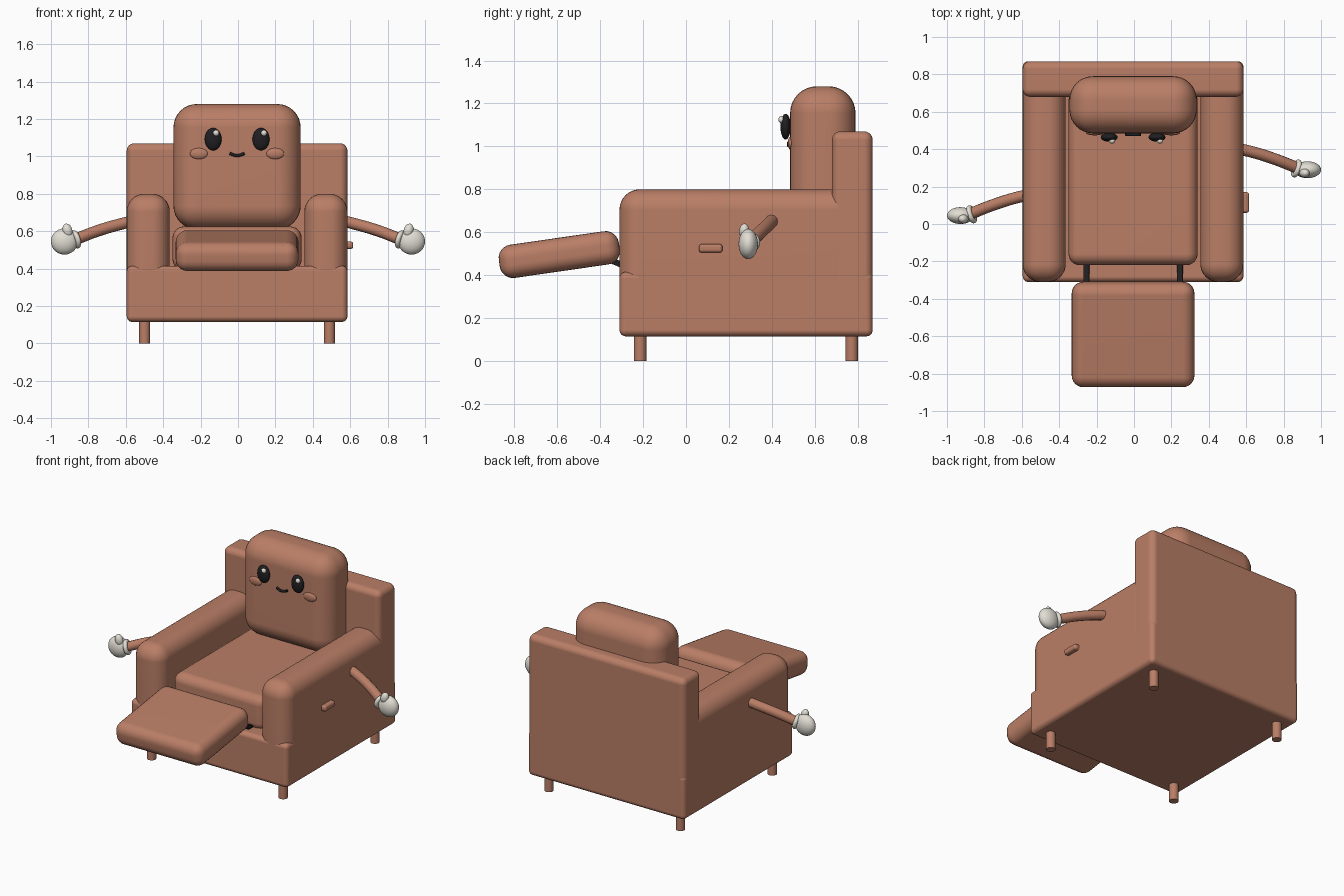
import bpy, bmesh, math
from mathutils import Vector, Matrix

if "Cube" in bpy.data.objects:
    bpy.data.objects.remove(bpy.data.objects["Cube"])

CX = -0.005  # centre line of the chair body


def material(name, rgb):
    m = bpy.data.materials.new(name)
    m.diffuse_color = (*rgb, 1)
    m.use_nodes = True
    m.node_tree.nodes["Principled BSDF"].inputs["Base Color"].default_value = m.diffuse_color
    return m


BROWN = material("brown upholstery", (0.49, 0.209, 0.133))
BLACK = material("black", (0.014, 0.014, 0.016))
WHITE = material("glove white", (0.76, 0.73, 0.66))


def finish(name, bm, mat, smooth=True):
    me = bpy.data.meshes.new(name)
    bm.to_mesh(me)
    bm.free()
    me.materials.append(mat)
    for p in me.polygons:
        p.use_smooth = smooth
    ob = bpy.data.objects.new(name, me)
    bpy.context.collection.objects.link(ob)
    return ob


def box(name, lo, hi, radius, mat=BROWN, tilt=0.0, segments=6):
    """Rounded box between two corners, optionally tilted about x."""
    lo, hi = Vector(lo), Vector(hi)
    bm = bmesh.new()
    bmesh.ops.create_cube(bm, size=1, matrix=Matrix.Diagonal((*(hi - lo), 1)))
    bmesh.ops.bevel(bm, geom=bm.edges[:], offset=radius, segments=segments,
                    profile=0.5, affect='EDGES', clamp_overlap=True)
    bm.transform(Matrix.Translation((lo + hi) / 2) @ Matrix.Rotation(tilt, 4, 'X'))
    ob = finish(name, bm, mat)
    # flat panels stay flat while the rounded edges shade smoothly
    mod = ob.modifiers.new("panel normals", 'WEIGHTED_NORMAL')
    mod.keep_sharp = True
    return ob


def ellipsoid(name, centre, radii, mat, rot=Matrix()):
    bm = bmesh.new()
    bmesh.ops.create_uvsphere(bm, u_segments=28, v_segments=16, radius=1)
    bm.transform(Matrix.Translation(centre) @ rot @ Matrix.Diagonal((*radii, 1)))
    return finish(name, bm, mat)


def tube(name, points, radius, mat, cyclic=False):
    """Round tube along a smooth path, converted to a mesh."""
    cu = bpy.data.curves.new(name, 'CURVE')
    cu.dimensions = '3D'
    cu.bevel_depth = radius
    cu.bevel_resolution = 4
    cu.use_fill_caps = True
    cu.resolution_u = 8
    sp = cu.splines.new('BEZIER')
    sp.bezier_points.add(len(points) - 1)
    for bp, p in zip(sp.bezier_points, points):
        bp.co = p
        bp.handle_left_type = bp.handle_right_type = 'AUTO'
    sp.use_cyclic_u = cyclic
    cu.materials.append(mat)
    ob = bpy.data.objects.new(name, cu)
    bpy.context.collection.objects.link(ob)
    bpy.ops.object.select_all(action='DESELECT')
    ob.select_set(True)
    bpy.context.view_layer.objects.active = ob
    bpy.ops.object.convert(target='MESH')
    bpy.ops.object.shade_smooth_by_angle(angle=math.radians(40))


# Chair body
box("base", (CX - 0.59, -0.31, 0.115), (CX + 0.59, 0.87, 0.415), 0.03)
box("back_frame", (CX - 0.59, 0.68, 0.30), (CX + 0.59, 0.87, 1.07), 0.04)
box("seat_cushion", (CX - 0.345, -0.22, 0.39), (CX + 0.345, 0.72, 0.625), 0.06)
box("back_cushion", (CX - 0.34, 0.485, 0.61), (CX + 0.34, 0.79, 1.28), 0.125, segments=8)

for side, label in ((-1, "left"), (1, "right")):
    # Armrests
    x = CX + side * 0.475
    box(f"armrest_{label}", (x - 0.115, -0.31, 0.30), (x + 0.115, 0.80, 0.80), 0.095, segments=8)

    # Feet
    for y, end in ((-0.214, "front"), (0.772, "back")):
        bm = bmesh.new()
        bmesh.ops.create_cone(bm, cap_ends=True, segments=24, radius1=0.029, radius2=0.029,
                              depth=0.14, matrix=Matrix.Translation((CX + side * 0.494, y, 0.07)))
        foot = finish(f"foot_{end}_{label}", bm, BROWN)
        bpy.context.view_layer.objects.active = foot
        foot.select_set(True)
        bpy.ops.object.shade_smooth_by_angle(angle=math.radians(40))
        foot.select_set(False)

    # Footrest support bars
    x = CX + side * 0.25
    box(f"footrest_bar_{label}", (x - 0.016, -0.44, 0.437), (x + 0.016, -0.17, 0.465),
        0.004, BLACK, math.radians(-22), 2)

    # Eyes with highlights, and cheeks
    x = CX + side * 0.128
    ellipsoid(f"eye_{label}", (x, 0.464, 1.092), (0.045, 0.024, 0.06), BLACK)
    ellipsoid(f"eye_highlight_{label}", (x + 0.016, 0.444, 1.125), (0.016, 0.014, 0.016), WHITE)
    ellipsoid(f"cheek_{label}", (CX + side * 0.204, 0.488, 1.015), (0.048, 0.014, 0.03), BROWN)

    # Thin arms with gloved hands, the left one set further forward
    dy = 0 if side > 0 else -0.245

    def at(px, py, pz):
        return Vector((side * px, py + dy, pz))

    tube(f"arm_{label}", [at(0.50, 0.412, 0.668), at(0.62, 0.388, 0.640),
                          at(0.75, 0.348, 0.602), at(0.88, 0.297, 0.552)], 0.031, BROWN)
    along = (at(0.93, 0.28, 0.54) - at(0.80, 0.325, 0.58)).normalized()
    turn = along.to_track_quat('Z', 'Y').to_matrix()
    ring = [at(0.868, 0.297, 0.556) + turn @ Vector((0.036 * math.cos(a), 0.036 * math.sin(a), 0))
            for a in (i * math.pi / 4 for i in range(8))]
    tube(f"glove_cuff_{label}", ring, 0.014, WHITE, True)
    ellipsoid(f"glove_{label}", at(0.928, 0.290, 0.545), (0.072, 0.045, 0.07), WHITE)
    ellipsoid(f"glove_thumb_{label}", at(0.912, 0.272, 0.603), (0.026, 0.024, 0.038), WHITE,
              Matrix.Rotation(side * 0.25, 4, 'Y'))

# Footrest, tilted up towards the seat
box("footrest", (CX - 0.328, -0.873, 0.418), (CX + 0.328, -0.308, 0.574), 0.062,
    tilt=math.radians(8.2))

# Smile
tube("mouth", [(CX - 0.04, 0.478, 1.016), (CX, 0.478, 1.004), (CX + 0.04, 0.478, 1.016)],
     0.008, BLACK)

# Recline lever on the right side
box("lever", (0.57, 0.06, 0.505), (0.616, 0.17, 0.545), 0.014, segments=4)
